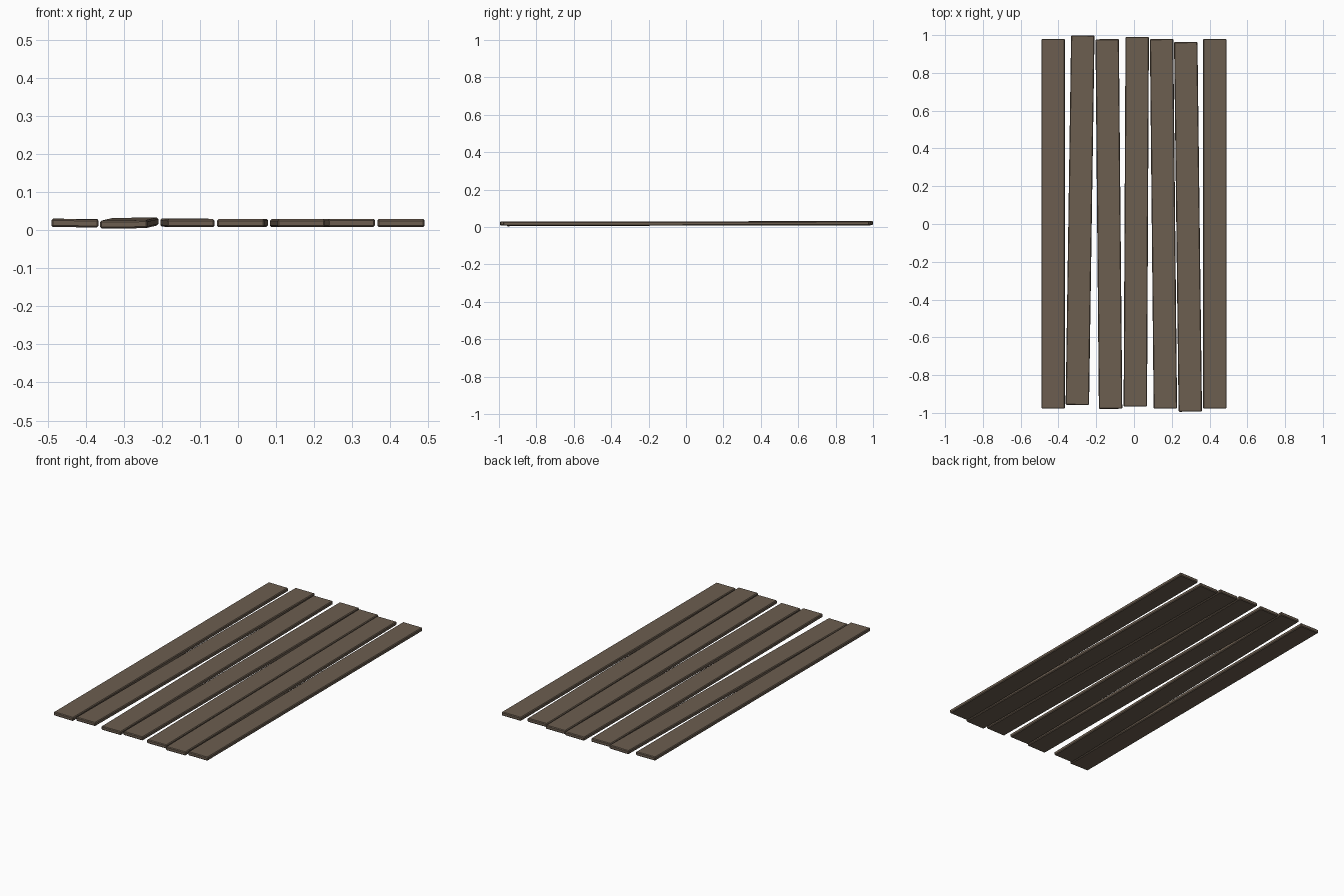
import bpy, bmesh
from mathutils import Matrix, Vector
from math import atan2

if "Cube" in bpy.data.objects:
    bpy.data.objects.remove(bpy.data.objects["Cube"])

WIDTH, LENGTH, THICK = 0.124, 1.957, 0.021

wood = bpy.data.materials.new("weathered brown wood")
wood.diffuse_color = (0.15, 0.112, 0.08, 1)
wood.use_nodes = True
wood.node_tree.nodes["Principled BSDF"].inputs["Base Color"].default_value = wood.diffuse_color


def plank(name, near_x, far_x, y, near_z, far_z, roll=0.0):
    """Bevelled board running between a near and a far end centre."""
    bm = bmesh.new()
    bmesh.ops.create_cube(bm, size=1, matrix=Matrix.Diagonal((WIDTH, LENGTH, THICK, 1)))
    bmesh.ops.bevel(bm, geom=bm.edges[:], offset=0.004, segments=1,
                    affect='EDGES', profile=0.5)
    yaw = -atan2(far_x - near_x, LENGTH)
    pitch = atan2(far_z - near_z, LENGTH)
    m = (Matrix.Translation(Vector(((near_x + far_x) / 2, y, (near_z + far_z) / 2)))
         @ Matrix.Rotation(yaw, 4, 'Z') @ Matrix.Rotation(pitch, 4, 'X')
         @ Matrix.Rotation(roll, 4, 'Y'))
    bm.transform(m)
    me = bpy.data.meshes.new(name)
    bm.to_mesh(me)
    bm.free()
    me.materials.append(wood)
    ob = bpy.data.objects.new(name, me)
    bpy.context.collection.objects.link(ob)


# name index: near x, far x, centre y, near z, far z, roll
boards = [
    (-0.428, -0.428, 0.001, 0.018, 0.019, 0.01),
    (-0.300, -0.271, 0.020, 0.015, 0.022, -0.01),
    (-0.124, -0.142, 0.000, 0.018, 0.020, 0.0),
    (0.007, 0.017, 0.012, 0.018, 0.019, 0.0),
    (0.166, 0.146, 0.001, 0.018, 0.018, 0.0),
    (0.298, 0.274, -0.015, 0.019, 0.018, 0.0),
    (0.428, 0.428, 0.001, 0.018, 0.019, 0.0),
]
for i, b in enumerate(boards, 1):
    plank(f"floor_plank_{i}", *b)
